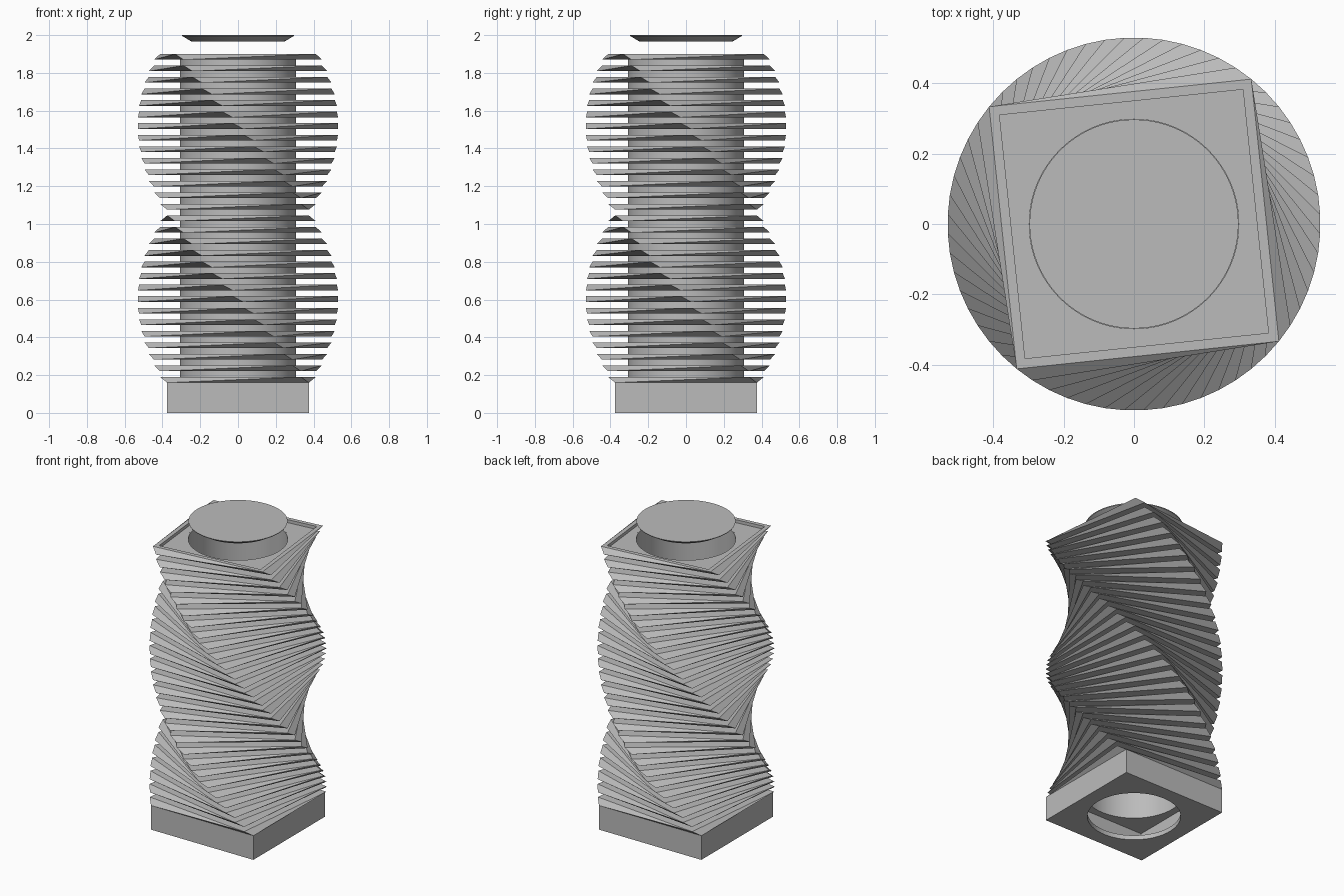
import bpy, bmesh, math
from mathutils import Matrix, Vector

cube = bpy.data.objects.get("Cube")
if cube:
    bpy.data.objects.remove(cube, do_unlink=True)

HALF = 0.375          # half side of the square plan
BASE_TOP = 0.16
TOP = 1.90
COUNT = 29            # twisted plates
THICK = 0.03
STEP = math.radians(-6)
PITCH = (TOP - THICK - BASE_TOP) / (COUNT - 1)

grey = bpy.data.materials.new("plain_grey")
grey.use_nodes = True
colour = (0.5, 0.5, 0.5, 1)
grey.diffuse_color = colour
grey.node_tree.nodes["Principled BSDF"].inputs["Base Color"].default_value = colour


def finish(name, bm):
    bmesh.ops.recalc_face_normals(bm, faces=bm.faces)
    mesh = bpy.data.meshes.new(name)
    bm.to_mesh(mesh)
    bm.free()
    obj = bpy.data.objects.new(name, mesh)
    bpy.context.collection.objects.link(obj)
    mesh.materials.append(grey)
    return obj


def box(name, half, z0, z1, turn=0):
    bm = bmesh.new()
    bmesh.ops.create_cube(bm, size=1)
    place = (Matrix.Translation((0, 0, (z0 + z1) / 2)) @ Matrix.Rotation(turn, 4, "Z")
             @ Matrix.Diagonal((2 * half, 2 * half, z1 - z0, 1)))
    bm.transform(place)
    return finish(name, bm)


def lathe(name, profile, closed=False, sides=96):
    """Spin a list of (radius, z) points around the z axis."""
    bm = bmesh.new()
    rings = [[bm.verts.new((r * math.cos(2 * math.pi * k / sides),
                            r * math.sin(2 * math.pi * k / sides), z))
              for k in range(sides)] for r, z in profile]
    pairs = list(zip(rings, rings[1:]))
    if closed:
        pairs.append((rings[-1], rings[0]))
    else:
        bm.faces.new(rings[0])
        bm.faces.new(rings[-1])
    for low, high in pairs:
        for k in range(sides):
            n = (k + 1) % sides
            bm.faces.new((low[k], low[n], high[n], high[k]))
    return finish(name, bm)


def cut(obj, cutter):
    mod = obj.modifiers.new("cut", "BOOLEAN")
    mod.operation = "DIFFERENCE"
    mod.solver = "EXACT"
    mod.object = cutter
    cutter.hide_render = True
    cutter.display_type = "WIRE"
    cutter.hide_set(True)


def smooth(obj):
    bpy.ops.object.select_all(action="DESELECT")
    obj.select_set(True)
    bpy.context.view_layer.objects.active = obj
    bpy.ops.object.shade_smooth_by_angle(angle=math.radians(30))


# Twisted plates: each is a square whose top is turned one step further
bm = bmesh.new()
for i in range(COUNT):
    z = BASE_TOP + i * PITCH
    low, high = [
        [bm.verts.new(Matrix.Rotation(STEP * (i + j) + k * math.pi / 2, 3, "Z")
                      @ Vector((-HALF, -HALF, z + j * THICK))) for k in range(4)]
        for j in range(2)]
    bm.faces.new(low[::-1])
    bm.faces.new(high)
    for k in range(4):
        n = (k + 1) % 4
        bm.faces.new((low[k], low[n], high[n]))
        bm.faces.new((low[k], high[n], high[k]))
plates = finish("twisted_plates", bm)
cut(plates, lathe("bore_cutter", [(0.303, 0.1), (0.303, 2.1)]))
cut(plates, box("rim_cutter", HALF - 0.027, TOP - 0.02, 2.1, STEP * COUNT))

# Inner tube that carries the plates
tube = lathe("inner_tube", [(0.298, BASE_TOP), (0.308, BASE_TOP),
                            (0.308, TOP - 0.021), (0.298, TOP - 0.021)], closed=True)
smooth(tube)

# Hollow square base with a round opening underneath
base = box("base", HALF, 0, BASE_TOP)
cut(base, box("base_cavity_cutter", HALF - 0.03, 0.03, 0.3))
cut(base, lathe("base_hole_cutter", [(0.28, -0.1), (0.28, 0.1)]))

# Shallow lid hovering over the opening
lid = lathe("lid", [(0.24, 1.965), (0.25, 1.968), (0.295, 1.995), (0.297, 2.0)])
smooth(lid)
